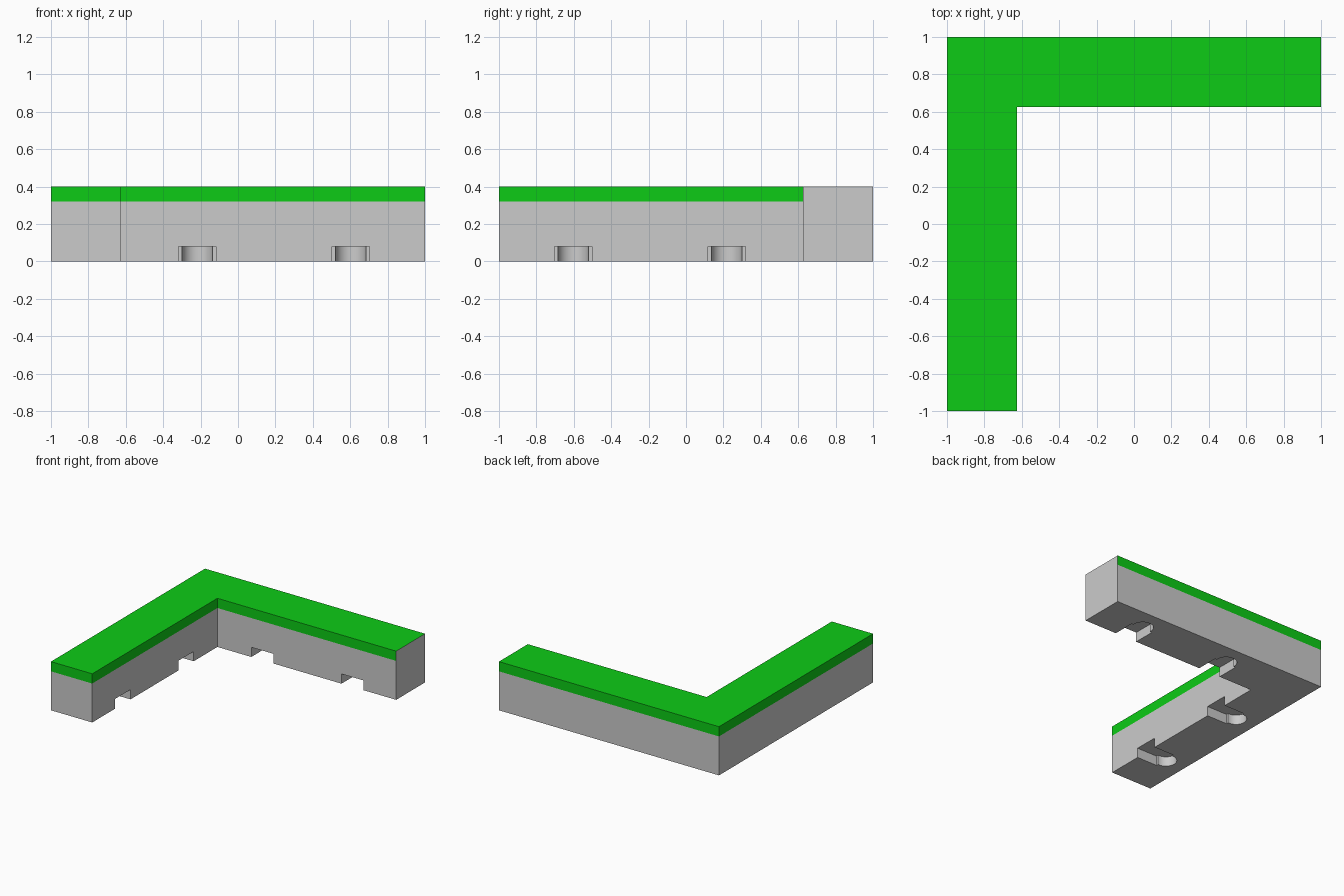
import bpy, bmesh, math

if "Cube" in bpy.data.objects:
    bpy.data.objects.remove(bpy.data.objects["Cube"])

W = 0.375                 # arm width
H, BAND, SLOT_H = 0.40, 0.32, 0.08
INNER = 1 - W
ELL = [(-1, -1), (-INNER, -1), (-INNER, INNER), (1, INNER), (1, 1), (-1, 1)]


def prism(bm, outline, z0, z1):
    """Extrude a flat outline from z0 up to z1."""
    face = bm.faces.new([bm.verts.new((x, y, z0)) for x, y in outline])
    top = bmesh.ops.extrude_face_region(bm, geom=[face])["geom"]
    for v in top:
        if isinstance(v, bmesh.types.BMVert):
            v.co.z = z1
    bmesh.ops.recalc_face_normals(bm, faces=bm.faces[:])


def finish(bm, name, material=None):
    mesh = bpy.data.meshes.new(name)
    bm.to_mesh(mesh)
    bm.free()
    obj = bpy.data.objects.new(name, mesh)
    bpy.context.collection.objects.link(obj)
    if material:
        mesh.materials.append(material)
    return obj


green = bpy.data.materials.new("green_band")
green.diffuse_color = (0.004, 0.6, 0.008, 1)
green.use_nodes = True
green.node_tree.nodes["Principled BSDF"].inputs["Base Color"].default_value = green.diffuse_color

# Grey corner wall
bm = bmesh.new()
prism(bm, ELL, 0, BAND)
body = finish(bm, "corner_wall")

# Clip slot outline: (along arm, depth from inner face), wide mouth and round end
slot = [(-0.1, -0.05), (0.1, -0.05), (0.1, 0.185), (0.082, 0.185)]
slot += [(0.082 * math.cos(a), 0.195 + 0.082 * math.sin(a))
         for a in (math.pi * i / 20 for i in range(21))]
slot += [(-0.082, 0.185), (-0.1, 0.185)]

# Two slots per arm, the second arm mirrored across the corner diagonal
bm = bmesh.new()
for centre in (-0.217, 0.603):
    along_back = [(centre + u, INNER + d) for u, d in slot]
    prism(bm, along_back, -0.05, SLOT_H)
    prism(bm, [(-y, -x) for x, y in along_back], -0.05, SLOT_H)
cutter = finish(bm, "slot_cutter")
cutter.hide_render = True

mod = body.modifiers.new("slots", 'BOOLEAN')
mod.operation, mod.solver, mod.object = 'DIFFERENCE', 'EXACT', cutter
bpy.context.view_layer.objects.active = body
body.select_set(True)
bpy.ops.object.modifier_apply(modifier=mod.name)
bpy.data.objects.remove(cutter)
bpy.ops.object.shade_smooth_by_angle(angle=math.radians(30))

# Green top band, open underneath and at the right-hand arm end
bm = bmesh.new()
prism(bm, ELL, BAND, H)
hidden = [f for f in bm.faces
          if f.normal.z < -0.9 or f.calc_center_median().x > 0.999]
bmesh.ops.delete(bm, geom=hidden, context='FACES')
finish(bm, "top_band", green)

# Grey panel closing the right-hand arm end
bm = bmesh.new()
bm.faces.new([bm.verts.new((1, y, z)) for y, z in
              ((INNER, BAND), (1, BAND), (1, H), (INNER, H))])
finish(bm, "arm_end_panel")
